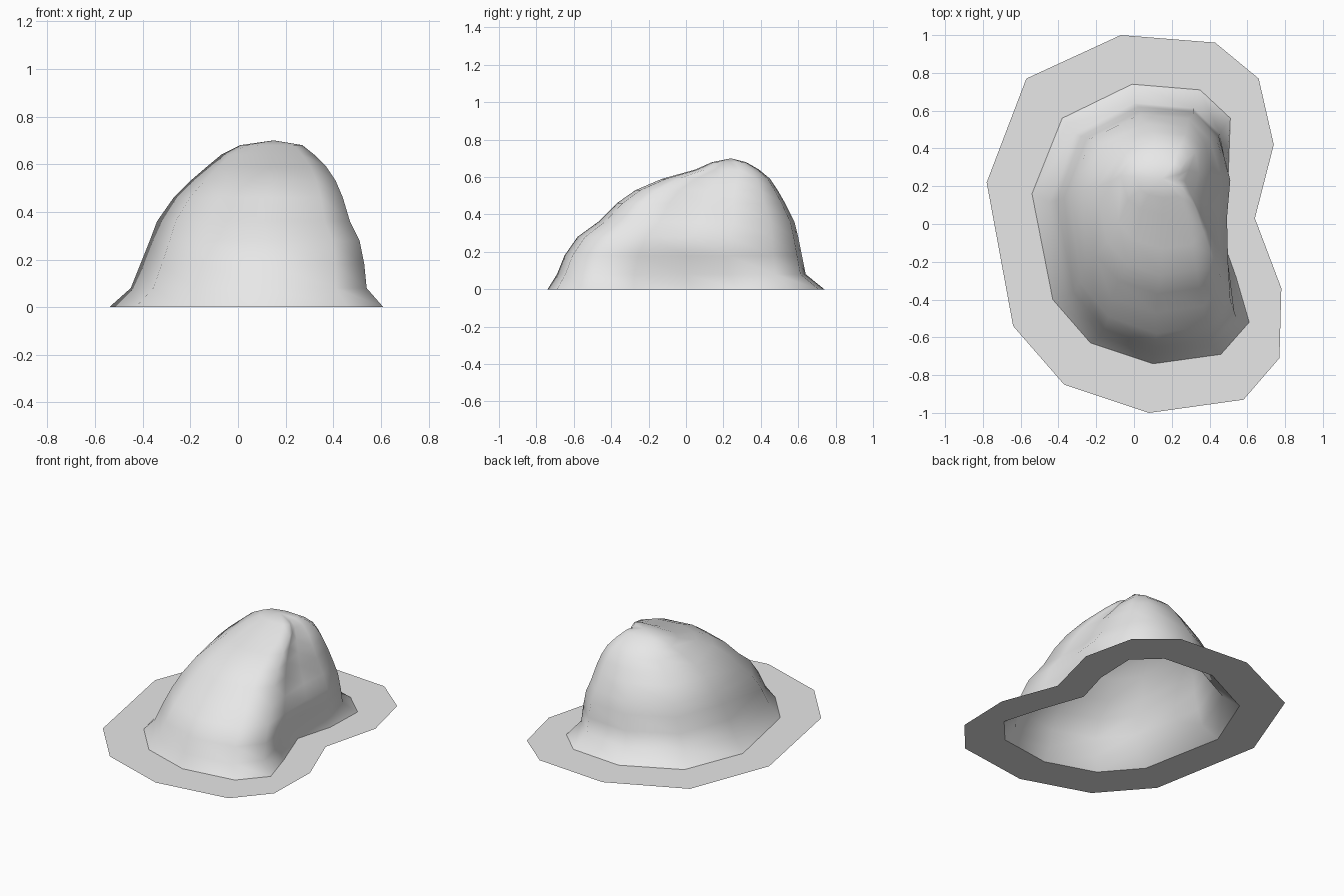
import bpy
import math

cube = bpy.data.objects.get("Cube")
if cube:
    bpy.data.objects.remove(cube, do_unlink=True)

# Single plain stone colour
stone = bpy.data.materials.new("pale_grey_stone")
stone.use_nodes = True
stone.diffuse_color = (0.8, 0.8, 0.8, 1)
stone.node_tree.nodes["Principled BSDF"].inputs["Base Color"].default_value = (0.8, 0.8, 0.8, 1)

# Kidney-shaped outlines, clockwise from the back
OUTER = [(-.07, 1), (.43, .96), (.66, .77), (.74, .42), (.64, .03), (.78, -.34), (.77, -.71),
         (.58, -.93), (.08, -1), (-.37, -.85), (-.64, -.54), (-.78, .22), (-.57, .77)]
INNER = [(-.01, .74), (.35, .71), (.51, .56), (.50, .28), (.43, .03), (.54, -.28), (.61, -.52),
         (.46, -.69), (.10, -.74), (-.23, -.63), (-.43, -.40), (-.54, .16), (-.38, .56)]
N = len(INNER)


def add_mesh(name, verts, faces, smooth):
    mesh = bpy.data.meshes.new(name)
    mesh.from_pydata(verts, [], faces)
    mesh.materials.append(stone)
    for p in mesh.polygons:
        p.use_smooth = smooth
    mesh.update()
    obj = bpy.data.objects.new(name, mesh)
    bpy.context.collection.objects.link(obj)
    return obj


def bridge(rings):
    """Quads between stacked outlines, facing outward and up."""
    return [(r * N + i, (r + 1) * N + i, (r + 1) * N + (i + 1) % N, r * N + (i + 1) % N)
            for r in range(rings - 1) for i in range(N)]


def level(z, x0, x1, y0, y1, bulge):
    """Fit the base outline to a box, filling the hollow side by bulge."""
    ring = []
    for i, (x, y) in enumerate(INNER):
        u, v = (x + .54) / 1.15, (y + .74) / 1.48
        push = bulge * {3: .7, 4: 1, 5: .35}.get(i, 0)
        ring.append((x0 + u * (x1 - x0) + push, y0 + v * (y1 - y0), z))
    return ring


# Flat ground skirt
skirt = [(x, y, 0) for x, y in OUTER] + [(x, y, 0) for x, y in INNER]
add_mesh("ground_skirt", skirt, bridge(2), False)

# Boulder shell, open underneath: height, x range, y range, side bulge
LEVELS = [
    (0, -.54, .61, -.74, .74, 0),
    (.08, -.45, .54, -.69, .64, .05),
    (.18, -.41, .53, -.65, .62, .09),
    (.28, -.37, .51, -.58, .60, .12),
    (.36, -.34, .47, -.47, .58, .10),
    (.46, -.27, .44, -.37, .53, .07),
    (.53, -.20, .41, -.27, .49, .05),
    (.59, -.13, .37, -.13, .45, .03),
    (.64, -.07, .32, .05, .39, .01),
    (.68, .01, .27, .14, .32, 0),
]
verts = [p for lv in LEVELS for p in level(*lv)]
faces = bridge(len(LEVELS))
top = len(verts)
verts.append((.15, .24, .70))
faces += [(top - N + i, top, top - N + (i + 1) % N) for i in range(N)]
add_mesh("boulder", verts, faces, True)
